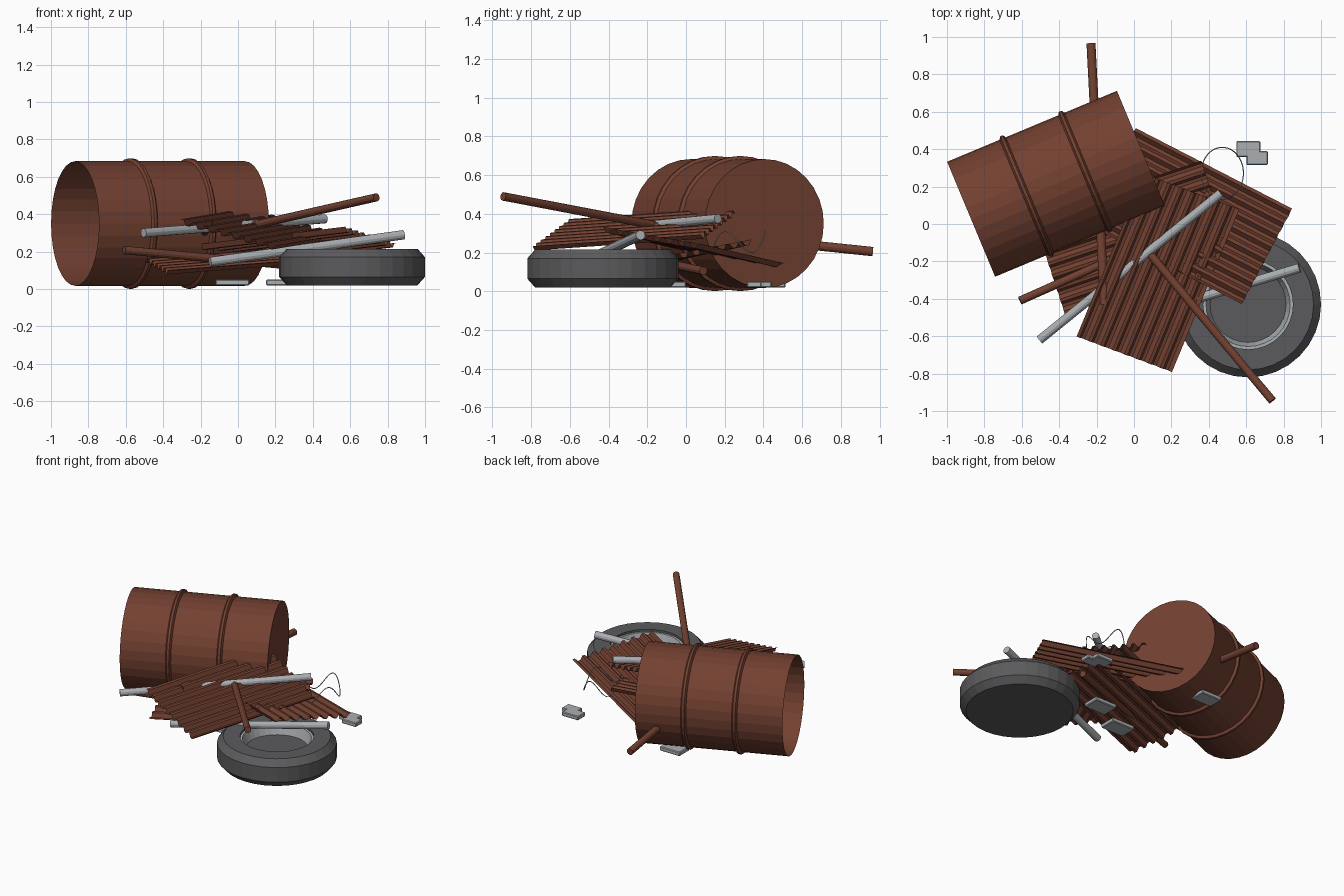
import bpy, bmesh, math
from mathutils import Vector, Matrix

cube = bpy.data.objects.get("Cube")
if cube:
    bpy.data.objects.remove(cube, do_unlink=True)


def material(name, color):
    m = bpy.data.materials.new(name)
    m.use_nodes = True
    m.diffuse_color = (*color, 1)
    node = next(n for n in m.node_tree.nodes if n.type == 'BSDF_PRINCIPLED')
    node.inputs["Base Color"].default_value = (*color, 1)
    return m


rust = material("rust brown", (0.17, 0.052, 0.03))
rubber = material("rubber grey", (0.105, 0.105, 0.11))
metal = material("light metal grey", (0.41, 0.43, 0.45))


def finish(name, bm, *mats, matrix=None):
    mesh = bpy.data.meshes.new(name)
    bm.to_mesh(mesh)
    bm.free()
    for m in mats:
        mesh.materials.append(m)
    obj = bpy.data.objects.new(name, mesh)
    bpy.context.collection.objects.link(obj)
    if matrix:
        obj.matrix_world = matrix
    return obj


def lathe(profile, sides):
    """Revolve (radius, height) points around z; radius 0 closes a cap."""
    bm = bmesh.new()
    verts = [bm.verts.new((r, 0, z)) for r, z in profile]
    edges = [bm.edges.new(pair) for pair in zip(verts, verts[1:])]
    bmesh.ops.spin(bm, geom=verts + edges, cent=(0, 0, 0), axis=(0, 0, 1),
                   angle=math.tau, steps=sides, use_duplicate=False)
    bmesh.ops.remove_doubles(bm, verts=bm.verts, dist=0.0005)
    bmesh.ops.recalc_face_normals(bm, faces=bm.faces)
    return bm


# Drum: open at one end, closed at the other, with two rolled hoops
R, H, half = 0.333, 0.349, 0.492
profile = [(R, -half)]
for c in (-0.17, 0.17):
    profile += [(R, c - 0.018), (H, c - 0.008), (H, c + 0.008), (R, c + 0.018)]
profile += [(R, half), (0, half)]
axis = Vector((0.91, 0.38, 0)).normalized()
place = Matrix.Translation((-0.417, 0.215, 0.35)) @ axis.to_track_quat('Z', 'Y').to_matrix().to_4x4()
finish("drum", lathe(profile, 32), rust, matrix=place)

# Tyre lying flat, with a metal rim ring and a sunken centre
wheel = Matrix.Translation((0.61, -0.43, 0.02))
finish("tyre", lathe([(0, 0), (0.35, 0), (0.39, 0.045), (0.39, 0.15),
                      (0.35, 0.195), (0.24, 0.195), (0.24, 0.165)], 32),
       rubber, matrix=wheel)
finish("wheel_rim", lathe([(0.24, 0.18), (0.225, 0.18), (0.2, 0.1)], 32), metal, matrix=wheel)
finish("wheel_centre", lathe([(0.205, 0.11), (0, 0.11)], 32), rubber, matrix=wheel)


def corrugated(name, corner, along, across, waves=8, amp=0.016):
    """Wavy sheet whose ridges run in the along direction."""
    corner, along, across = Vector(corner), Vector(along), Vector(across)
    up = along.cross(across).normalized()
    up *= 1 if up.z > 0 else -1
    bm = bmesh.new()
    rows = []
    steps = waves * 4
    for i in range(steps + 1):
        p = corner + across * (i / steps) + up * amp * math.sin(i * math.pi / 2 + math.pi / 4) * 1.2
        rows.append((bm.verts.new(p), bm.verts.new(p + along)))
    for (a, b), (c, d) in zip(rows, rows[1:]):
        bm.faces.new((a, b, d, c))
    bmesh.ops.recalc_face_normals(bm, faces=bm.faces)
    if sum(f.normal.z for f in bm.faces) < 0:
        bmesh.ops.reverse_faces(bm, faces=bm.faces)
    finish(name, bm, rust)


# Stacked corrugated roofing sheets
corrugated("top_sheet", (-0.31, -0.6, 0.36), (0.36, 0.87, 0.06), (0.51, -0.19, -0.14))
corrugated("middle_sheet", (0.01, 0.51, 0.13), (0.835, -0.43, 0.1), (-0.27, -0.51, 0.09))
corrugated("bottom_sheet", (-0.37, -0.48, 0.085), (0.9, 0.3, 0.07), (-0.17, 0.52, 0.1))


def pipe(name, start, end, radius, mat):
    start, end = Vector(start), Vector(end)
    d = end - start
    bm = bmesh.new()
    bmesh.ops.create_cone(bm, cap_ends=True, segments=12, radius1=radius,
                          radius2=radius, depth=d.length)
    m = Matrix.Translation((start + end) / 2) @ d.to_track_quat('Z', 'Y').to_matrix().to_4x4()
    finish(name, bm, mat, matrix=m)


# Scattered pipes
pipe("long_metal_pipe", (-0.505, -0.62, 0.3), (0.465, 0.165, 0.375), 0.024, metal)
pipe("low_metal_pipe", (-0.15, -0.545, 0.145), (0.885, -0.235, 0.29), 0.025, metal)
pipe("raised_rusty_pipe", (0.06, -0.13, 0.335), (0.74, -0.945, 0.49), 0.022, rust)
pipe("back_rusty_pipe", (-0.23, 0.965, 0.205), (-0.158, -0.43, 0.35), 0.024, rust)
pipe("low_rusty_pipe", (-0.61, -0.41, 0.208), (0.51, 0.09, 0.105), 0.022, rust)


# Flat metal slabs on the ground
def slab(name, x, y, w, d):
    bm = bmesh.new()
    bmesh.ops.create_cube(bm, size=1, matrix=Matrix.Diagonal((w, d, 0.03, 1)))
    bmesh.ops.bevel(bm, geom=bm.edges[:], offset=0.005, segments=1, affect='EDGES')
    finish(name, bm, metal, matrix=Matrix.Translation((x, y, 0.035)))


slab("slab_outer_a", 0.612, 0.4, 0.13, 0.085)
slab("slab_outer_b", 0.658, 0.353, 0.115, 0.075)
slab("slab_centre", 0.235, -0.06, 0.17, 0.12)
slab("slab_front", -0.03, -0.2, 0.18, 0.12)
slab("slab_back", -0.23, 0.46, 0.16, 0.11)

# Loop of loose wire
curve = bpy.data.curves.new("wire_loop", 'CURVE')
curve.dimensions = '3D'
curve.bevel_depth = 0.003
curve.bevel_resolution = 1
count = 48
spline = curve.splines.new('POLY')
spline.points.add(count - 1)
spline.use_cyclic_u = True
for i, point in enumerate(spline.points):
    a = math.tau * i / count
    point.co = (0.472 + 0.113 * math.sin(a), 0.272 - 0.138 * math.cos(a),
                0.255 - 0.055 * math.cos(3 * a), 1)
curve.materials.append(metal)
bpy.context.collection.objects.link(bpy.data.objects.new("wire_loop", curve))
